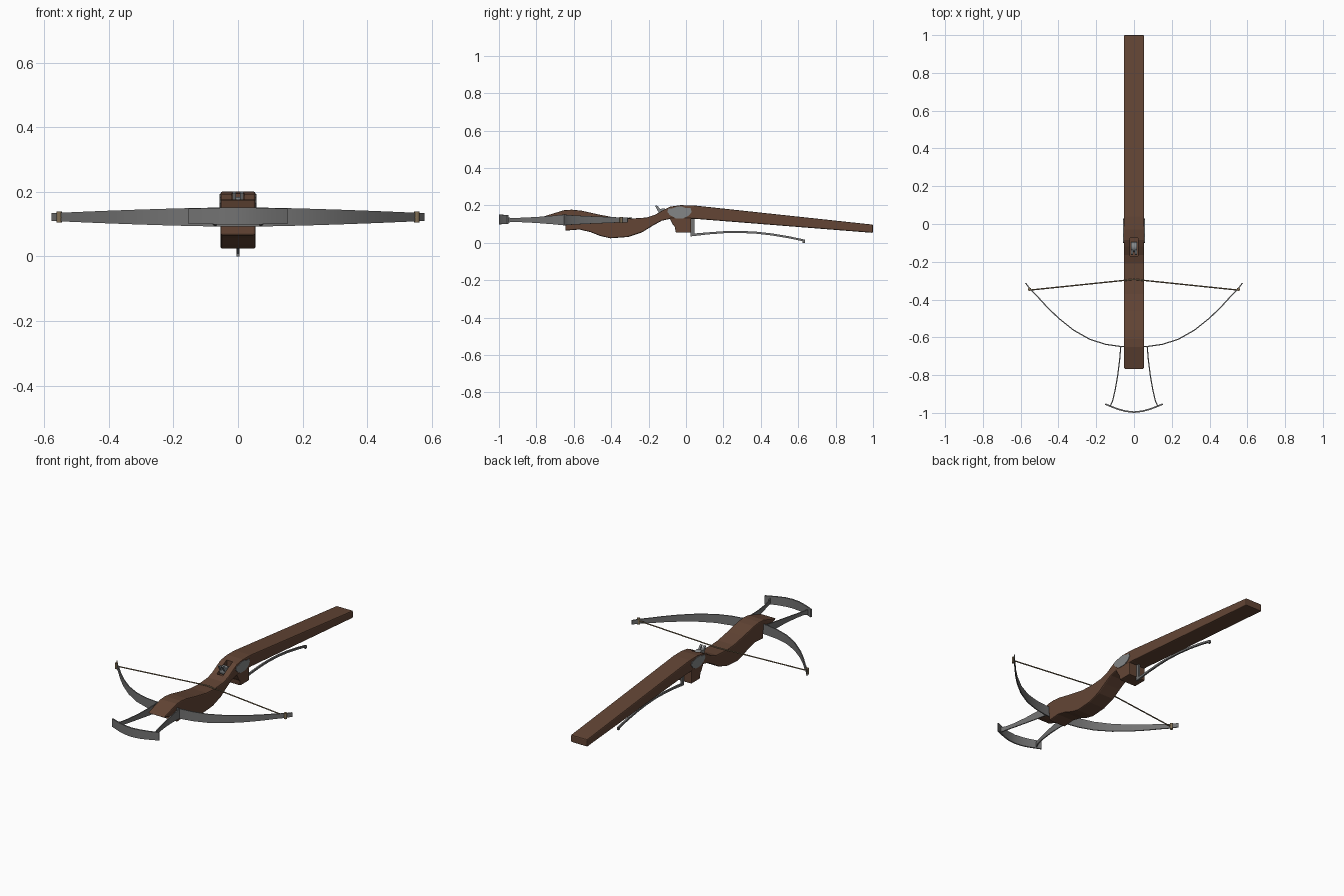
import bpy, bmesh, math
from mathutils import Vector

if "Cube" in bpy.data.objects:
    bpy.data.objects.remove(bpy.data.objects["Cube"])

def mat(name, c):
    m = bpy.data.materials.new(name)
    m.diffuse_color = (*c, 1)
    m.use_nodes = True
    m.node_tree.nodes["Principled BSDF"].inputs["Base Color"].default_value = m.diffuse_color
    return m

WOOD = mat("brown wood", (0.125, 0.06, 0.036))
STEEL = mat("grey steel", (0.17, 0.17, 0.17))
PLATE = mat("light steel", (0.23, 0.24, 0.245))
CORD = mat("tan cord", (0.22, 0.16, 0.09))

def finish(name, bm, m, smooth=None):
    bmesh.ops.recalc_face_normals(bm, faces=bm.faces)
    me = bpy.data.meshes.new(name)
    bm.to_mesh(me)
    bm.free()
    ob = bpy.data.objects.new(name, me)
    bpy.context.collection.objects.link(ob)
    me.materials.append(m)
    if smooth:
        for o in bpy.context.selected_objects:
            o.select_set(False)
        ob.select_set(True)
        bpy.context.view_layer.objects.active = ob
        bpy.ops.object.shade_smooth_by_angle(angle=math.radians(smooth))
    return ob

def slab(name, profile, x0, x1, m, bevel=0):
    """Extrude a (y, z) outline along x."""
    bm = bmesh.new()
    f = bm.faces.new([bm.verts.new((x0, y, z)) for y, z in profile])
    r = bmesh.ops.extrude_face_region(bm, geom=[f])
    vs = [v for v in r["geom"] if isinstance(v, bmesh.types.BMVert)]
    bmesh.ops.translate(bm, vec=(x1 - x0, 0, 0), verts=vs)
    ob = finish(name, bm, m)
    if bevel:
        b = ob.modifiers.new("bevel", "BEVEL")
        b.width, b.segments, b.limit_method, b.angle_limit = bevel, 2, "ANGLE", math.radians(60)
    return ob

def ribbon(name, pts, thick, zc, m):
    """Upright strip along (x, y, half height) points."""
    bm = bmesh.new()
    rings = []
    for i, (x, y, h) in enumerate(pts):
        a, b = pts[max(i - 1, 0)], pts[min(i + 1, len(pts) - 1)]
        n = Vector((-(b[1] - a[1]), b[0] - a[0])).normalized() * thick / 2
        rings.append([bm.verts.new((x + s * n.x, y + s * n.y, zc + k * h))
                      for s, k in ((-1, -1), (1, -1), (1, 1), (-1, 1))])
    for a, b in zip(rings, rings[1:]):
        for j in range(4):
            bm.faces.new((a[j], a[(j + 1) % 4], b[(j + 1) % 4], b[j]))
    bm.faces.new(rings[0])
    bm.faces.new(rings[-1])
    return finish(name, bm, m, 30)

def both_sides(half):
    return [(-x, y, h) for x, y, h in reversed(half) if x > 0] + half

def box(name, lo, hi, m):
    return slab(name, [(lo[1], lo[2]), (hi[1], lo[2]), (hi[1], hi[2]), (lo[1], hi[2])],
                lo[0], hi[0], m)

def rod(name, a, b, r, m, sides=8):
    a, b = Vector(a), Vector(b)
    bm = bmesh.new()
    bmesh.ops.create_cone(bm, cap_ends=True, segments=sides, radius1=r, radius2=r,
                          depth=(b - a).length)
    bm.transform((b - a).to_track_quat("Z", "Y").to_matrix().to_4x4())
    bmesh.ops.translate(bm, vec=(a + b) / 2, verts=bm.verts)
    return finish(name, bm, m, 50)

ZC = 0.122

# wooden stock with slot for the nut
stock = slab("stock", [
    (1, 0.053), (1, 0.097), (0.04, 0.2), (-0.03, 0.201), (-0.085, 0.193), (-0.12, 0.176),
    (-0.165, 0.15), (-0.21, 0.135), (-0.3, 0.129), (-0.37, 0.133), (-0.46, 0.15),
    (-0.56, 0.172), (-0.61, 0.177), (-0.65, 0.175), (-0.77, 0.138), (-0.72, 0.122),
    (-0.645, 0.11), (-0.645, 0.065), (-0.57, 0.071), (-0.51, 0.057), (-0.46, 0.037),
    (-0.405, 0.024), (-0.31, 0.031), (-0.235, 0.056), (-0.18, 0.09), (-0.13, 0.118),
    (-0.075, 0.13), (0.05, 0.128)], -0.054, 0.054, WOOD, 0.006)
cutter = box("slot_cutter", (-0.02, -0.17, 0.135), (0.02, -0.075, 0.25), WOOD)
cutter.hide_render = True
cutter.hide_set(True)
cut = stock.modifiers.new("slot", "BOOLEAN")
cut.object, cut.operation, cut.solver = cutter, "DIFFERENCE", "EXACT"

# trigger housing under the lock
slab("trigger_block", [(-0.09, 0.135), (0.027, 0.135), (0.027, 0.055), (-0.055, 0.055),
                       (-0.06, 0.085), (-0.072, 0.1)], -0.054, 0.054, WOOD, 0.004)

# lock plates on both flanks
for s, side in ((1, "right"), (-1, "left")):
    slab("lock_plate_" + side, [
        (-0.1, 0.165), (-0.095, 0.182), (-0.07, 0.185), (-0.05, 0.193), (-0.02, 0.193),
        (0, 0.185), (0.025, 0.185), (0.03, 0.165), (0.015, 0.145), (-0.015, 0.131),
        (-0.055, 0.131), (-0.085, 0.147)], s * 0.05, s * 0.057, PLATE)

# rolling nut and its two fingers
rod("nut", (-0.017, -0.122, 0.158), (0.017, -0.122, 0.158), 0.026, PLATE, 16)
for s, side in ((1, "right"), (-1, "left")):
    slab("nut_finger_" + side, [(-0.142, 0.155), (-0.125, 0.165), (-0.15, 0.195),
                                (-0.158, 0.201), (-0.165, 0.196)], s * 0.006, s * 0.017, PLATE)

# long trigger lever
path = [(0.03, 0.041), (0.12, 0.051), (0.2, 0.057), (0.28, 0.059), (0.37, 0.055),
        (0.46, 0.045), (0.55, 0.03), (0.636, 0.012)]
slab("trigger_lever", [(0.024, 0.13), (0.045, 0.13), (0.045, 0.05)]
     + [(y, z + 0.005) for y, z in path[1:]]
     + [(y, z - 0.006) for y, z in reversed(path[1:])] + [(0.024, 0.034)],
     -0.005, 0.005, STEEL)
box("lever_tip", (-0.005, 0.624, 0), (0.005, 0.637, 0.012), STEEL).location.z = 0

# steel bow
bow = [(0, -0.65), (0.075, -0.648), (0.15, -0.637), (0.233, -0.611), (0.32, -0.562),
       (0.4, -0.498), (0.46, -0.44), (0.51, -0.385), (0.55, -0.345), (0.574, -0.312)]
ribbon("bow", both_sides([(x, y, 0.03 - 0.018 * (x / 0.575) ** 1.5) for x, y in bow]),
       0.006, ZC, STEEL)

# stirrup at the front
for s, side in ((1, "right"), (-1, "left")):
    ribbon("stirrup_arm_" + side, [(s * x, y, h) for x, y, h in (
        (0.07, -0.648, 0.029), (0.076, -0.72, 0.022), (0.086, -0.8, 0.016),
        (0.1, -0.88, 0.012), (0.113, -0.935, 0.011), (0.127, -0.968, 0.016))],
        0.006, ZC, STEEL)
ribbon("stirrup_arch", both_sides([(0, -0.996, 0.026), (0.045, -0.991, 0.026),
       (0.085, -0.98, 0.025), (0.12, -0.967, 0.024), (0.152, -0.953, 0.024)]),
       0.008, 0.125, STEEL)

# bowstring and tip bindings
for s, side in ((1, "right"), (-1, "left")):
    rod("bowstring_" + side, (s * 0.553, -0.35, ZC), (0, -0.293, 0.133), 0.0035, CORD)
    rod("binding_" + side, (s * 0.553, -0.346, ZC - 0.017), (s * 0.553, -0.346, ZC + 0.017),
        0.009, CORD)
